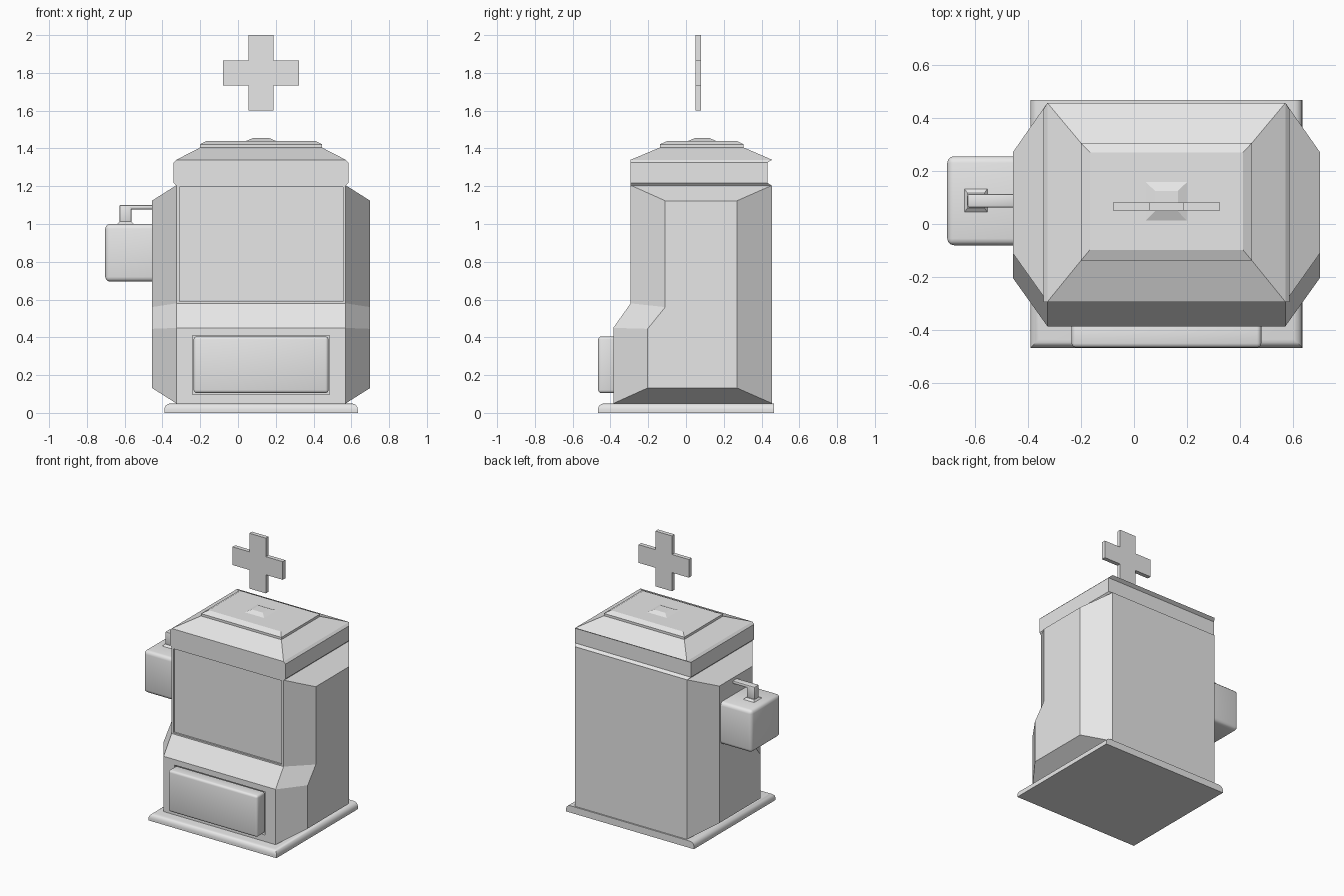
import bpy, bmesh, math
from mathutils import Vector

cube = bpy.data.objects.get("Cube")
if cube:
    bpy.data.objects.remove(cube)

CX = 0.122  # middle of the cabinet

grey = bpy.data.materials.new("plain grey")
grey.use_nodes = True
grey.diffuse_color = (0.8, 0.8, 0.8, 1)
grey.node_tree.nodes["Principled BSDF"].inputs["Base Color"].default_value = (0.8, 0.8, 0.8, 1)


def finish(name, bm, smooth=False):
    bmesh.ops.recalc_face_normals(bm, faces=bm.faces)
    mesh = bpy.data.meshes.new(name)
    bm.to_mesh(mesh)
    bm.free()
    mesh.materials.append(grey)
    ob = bpy.data.objects.new(name, mesh)
    bpy.context.collection.objects.link(ob)
    if smooth:
        bpy.ops.object.select_all(action='DESELECT')
        ob.select_set(True)
        bpy.context.view_layer.objects.active = ob
        bpy.ops.object.shade_smooth_by_angle(angle=math.radians(40))
    return ob


def loft(rings):
    """Join equal rings of points into a closed solid."""
    bm = bmesh.new()
    loops = [[bm.verts.new(p) for p in ring] for ring in rings]
    n = len(loops[0])
    for a, b in zip(loops, loops[1:]):
        for i in range(n):
            j = (i + 1) % n
            bm.faces.new((a[i], a[j], b[j], b[i]))
    bm.faces.new(loops[0])
    bm.faces.new(loops[-1])
    return bm


def rect(half, y0, y1, z, x=CX):
    return [(x - half, y0, z), (x + half, y0, z), (x + half, y1, z), (x - half, y1, z)]


def box(name, lo, hi, bevel=0, segments=3, keep=lambda mid: True):
    """Box between two corners; bevels the edges whose midpoint passes keep."""
    half = (hi[0] - lo[0]) / 2
    x = (hi[0] + lo[0]) / 2
    bm = loft([rect(half, lo[1], hi[1], z, x) for z in (lo[2], hi[2])])
    if bevel:
        edges = [e for e in bm.edges if keep((e.verts[0].co + e.verts[1].co) / 2)]
        bmesh.ops.bevel(bm, geom=edges, offset=bevel, segments=segments,
                        profile=0.5, affect='EDGES')
    return finish(name, bm, smooth=bevel > 0)


def recess(bm, centre, half_x, z0, z1, depth):
    """Sink a rectangle into the front face nearest to centre."""
    face = min(bm.faces, key=lambda f: (f.calc_center_median() - Vector(centre)).length)
    bmesh.ops.inset_region(bm, faces=[face], thickness=0.01, use_even_offset=True)
    mid = face.calc_center_median()
    for v in face.verts:
        v.co.x = CX + (half_x if v.co.x > mid.x else -half_x)
        v.co.z = z1 if v.co.z > mid.z else z0
    inner = bmesh.ops.extrude_discrete_faces(bm, faces=[face])["faces"][0]
    for v in inner.verts:
        v.co.y += depth


# Cabinet: stepped side outline with panels bulging out at both sides
core = [(-0.385, 0.05), (0.456, 0.05), (0.456, 1.205), (-0.293, 1.205), (-0.293, 0.58), (-0.385, 0.45)]
bulge = [(-0.203, 0.132), (0.27, 0.132), (0.27, 1.123), (-0.11, 1.123), (-0.11, 0.56), (-0.203, 0.445)]
bm = loft([[(CX + x, y, z) for y, z in outline] for x, outline in
           ((-0.578, bulge), (-0.448, core), (0.448, core), (0.578, bulge))])
bmesh.ops.recalc_face_normals(bm, faces=bm.faces)
recess(bm, (CX, -0.293, 0.89), 0.433, 0.59, 1.197, 0.012)
recess(bm, (CX, -0.385, 0.25), 0.362, 0.097, 0.41, 0.025)
finish("cabinet", bm)

# Plinth, rounded on the top edge except at the back
box("plinth", (-0.39, -0.466, 0), (0.634, 0.466, 0.05), 0.032, 4,
    lambda m: m.z > 0.04 and m.y < 0.4)

# Drawer on the lower front
box("drawer", (-0.235, -0.465, 0.105), (0.479, -0.37, 0.405), 0.016)

# Hipped roof with chamfered side edges
back, front = 0.456, -0.293
finish("roof", loft([
    rect(0.448, front, back, 1.202), rect(0.463, front, back - 0.025, 1.218),
    rect(0.463, front, back - 0.025, 1.325), rect(0.448, front, back, 1.34),
    rect(0.322, -0.138, 0.305, 1.405)]))
bm = loft([rect(0.322, -0.138, 0.305, 1.405), rect(0.322, -0.138, 0.305, 1.422),
           rect(0.288, -0.097, 0.27, 1.44)])
finish("roof_cap", bm)
finish("roof_stud", loft([rect(0.08, 0.01, 0.16, 1.439), rect(0.043, 0.048, 0.125, 1.455)]))

# Plus sign floating over the roof
a, b = 0.066, 0.201
plus = [(-a, -b), (a, -b), (a, -a), (b, -a), (b, a), (a, a),
        (a, b), (-a, b), (-a, a), (-b, a), (-b, -a), (-a, -a)]
finish("plus_sign", loft([[(CX + x, y, 1.8 + z * 0.995) for x, z in plus] for y in (0.05, 0.08)]))

# Side tank with its filler pipe
box("side_tank", (-0.703, -0.08, 0.695), (-0.44, 0.255, 1.0), 0.025, 3, lambda m: m.x < -0.5)
finish("pipe_collar", loft([rect(0.045, 0.042, 0.135, 0.998, -0.595),
                            rect(0.032, 0.06, 0.117, 1.012, -0.595)]))
box("pipe_post", (-0.628, 0.062, 1.0), (-0.563, 0.113, 1.1), 0.008, 2)
box("pipe_arm", (-0.628, 0.062, 1.078), (-0.44, 0.113, 1.101), 0.008, 2)
